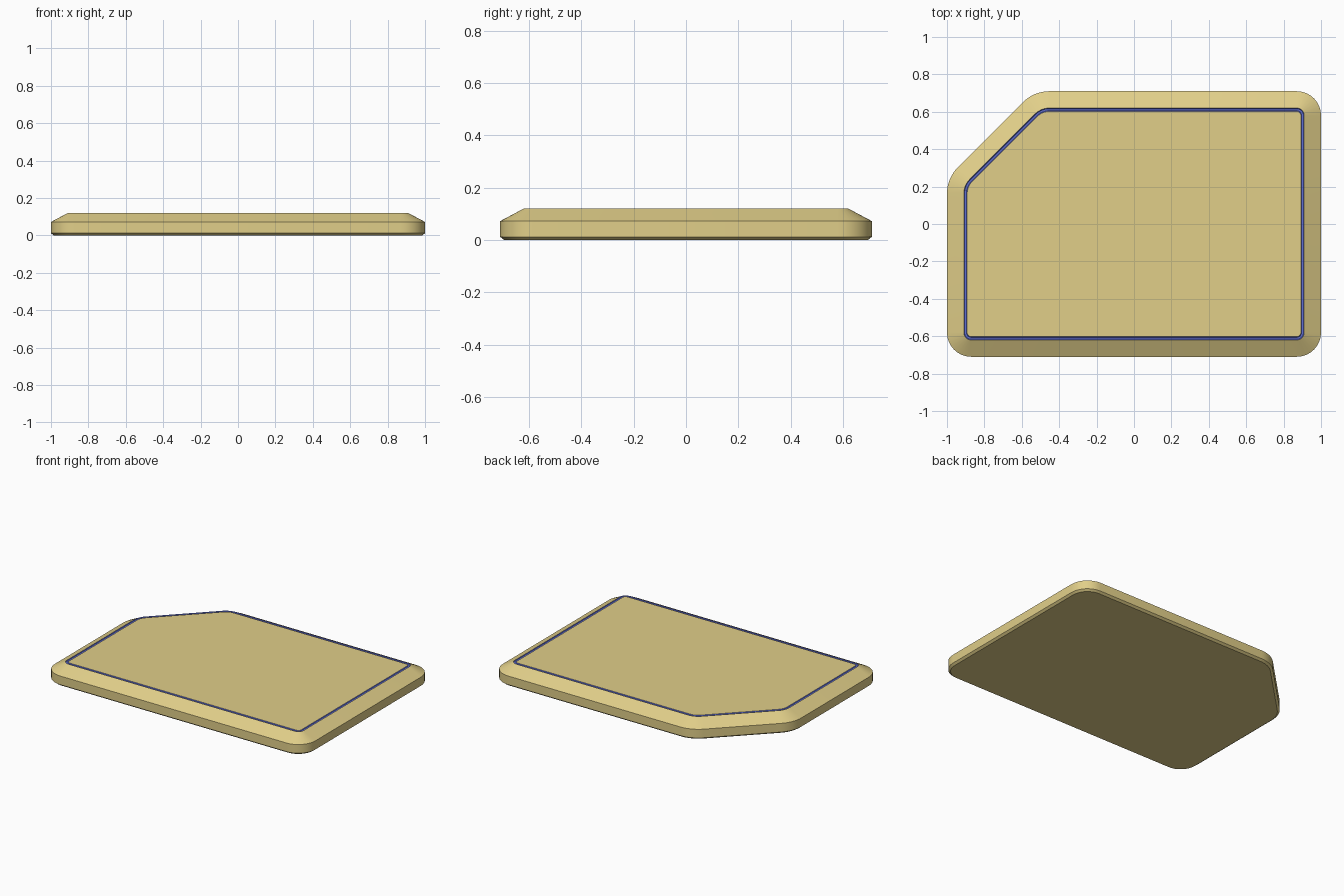
import bpy, bmesh, math
from mathutils import Vector

if "Cube" in bpy.data.objects:
    bpy.data.objects.remove(bpy.data.objects["Cube"])

# corner position and rounding radius, counter-clockwise
CORNERS = [((-1, -.71), .13), ((1, -.71), .13), ((1, .71), .13),
           ((-.535, .71), .2), ((-1, .245), .2)]
SEGMENTS = 8


def outline(inset):
    """Rounded plate outline, offset inwards."""
    pts, n = [], len(CORNERS)
    for i, (c, r) in enumerate(CORNERS):
        p = Vector(c)
        a = (p - Vector(CORNERS[i - 1][0])).normalized()
        b = (Vector(CORNERS[(i + 1) % n][0]) - p).normalized()
        turn = a.angle(b)
        centre = p + (b - a).normalized() * r / math.cos(turn / 2)
        start = math.atan2(a.y, a.x) - math.pi / 2
        for k in range(SEGMENTS + 1):
            t = start + turn * k / SEGMENTS
            pts.append(centre + Vector((math.cos(t), math.sin(t))) * (r - inset))
    return pts


def material(name, colour):
    m = bpy.data.materials.new(name)
    m.diffuse_color = (*colour, 1)
    m.use_nodes = True
    m.node_tree.nodes["Principled BSDF"].inputs["Base Color"].default_value = m.diffuse_color
    return m


def loft(name, profile, mat, cap_start=False, cap_end=False):
    """Skin outline rings given as (inset, height) pairs."""
    bm = bmesh.new()
    rings = [[bm.verts.new((p.x, p.y, z)) for p in outline(d)] for d, z in profile]
    for lo, hi in zip(rings, rings[1:]):
        for i in range(len(lo)):
            j = (i + 1) % len(lo)
            bm.faces.new((lo[i], lo[j], hi[j], hi[i]))
    if cap_start:
        bm.faces.new(rings[0][::-1])
    if cap_end:
        bm.faces.new(rings[-1])
    me = bpy.data.meshes.new(name)
    bm.to_mesh(me)
    bm.free()
    ob = bpy.data.objects.new(name, me)
    bpy.context.collection.objects.link(ob)
    me.materials.append(mat)
    bpy.context.view_layer.objects.active = ob
    ob.select_set(True)
    bpy.ops.object.shade_smooth_by_angle(angle=math.radians(25))
    ob.select_set(False)
    return ob


gold = material("gold", (.75, .62, .25))
blue = material("blue", (.12, .16, .65))

# plate body: small bottom chamfer, upright side, sloped rim
loft("plate_body", [(.015, 0), (0, .012), (0, .072), (.09, .12)], gold, cap_start=True)
# thin inlaid line in a shallow groove
loft("inlay_line", [(.09, .12), (.094, .116), (.104, .116), (.108, .12)], blue)
# flat top panel inside the inlay
loft("top_panel", [(.108, .12), (.115, .12)], gold, cap_end=True)
